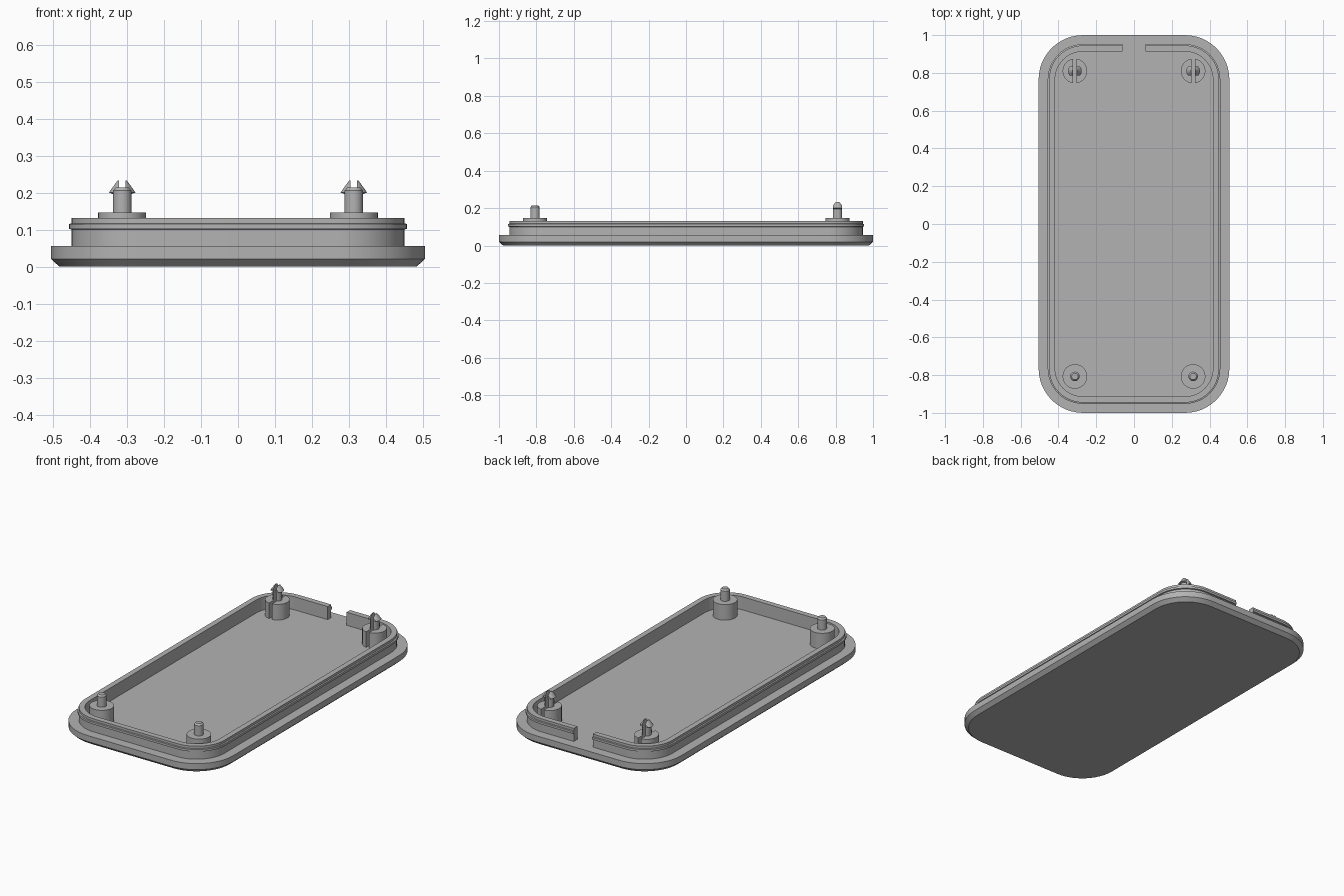
import bpy, bmesh, math
from mathutils import Vector

cube = bpy.data.objects.get("Cube")
if cube:
    bpy.data.objects.remove(cube, do_unlink=True)

HX, HY, R = 0.505, 1.0, 0.235    # plate half sizes and corner radius
FLOOR, BOSS_TOP = 0.055, 0.146
GAP, SLOT = 0.061, 0.009         # half widths of the wall gap and pin slot

grey = bpy.data.materials.new("plain grey")
grey.use_nodes = True
grey.diffuse_color = (0.45, 0.45, 0.45, 1)
grey.node_tree.nodes["Principled BSDF"].inputs["Base Color"].default_value = grey.diffuse_color


def finish(name, bm):
    bmesh.ops.recalc_face_normals(bm, faces=bm.faces)
    mesh = bpy.data.meshes.new(name)
    bm.to_mesh(mesh)
    bm.free()
    mesh.materials.append(grey)
    obj = bpy.data.objects.new(name, mesh)
    bpy.context.collection.objects.link(obj)
    bpy.ops.object.select_all(action='DESELECT')
    obj.select_set(True)
    bpy.context.view_layer.objects.active = obj
    bpy.ops.object.shade_smooth_by_angle(angle=math.radians(30))
    return obj


def outline(inset, steps=12):
    """Rounded rectangle, clockwise from the middle of the back edge."""
    r = R - inset
    pts = []
    for k, (sx, sy) in enumerate([(1, 1), (1, -1), (-1, -1), (-1, 1)]):
        for i in range(steps + 1):
            a = math.pi / 2 * (1 - k - i / steps)
            pts.append((sx * (HX - R) + r * math.cos(a), sy * (HY - R) + r * math.sin(a)))
    return pts


def bridge(bm, a, b, closed):
    for i in range(len(a) if closed else len(a) - 1):
        j = (i + 1) % len(a)
        bm.faces.new((a[i], a[j], b[j], b[i]))


def revolve(bm, profile, x, y, segments=32):
    """Solid of revolution from (radius, z) pairs, capped at both ends."""
    rings = [[bm.verts.new((x + r * math.cos(t), y + r * math.sin(t), z))
              for t in (2 * math.pi * i / segments for i in range(segments))]
             for r, z in profile]
    for a, b in zip(rings, rings[1:]):
        bridge(bm, a, b, True)
    bm.faces.new(rings[0])
    bm.faces.new(rings[-1])


def cut(bm, point, normal):
    """Remove everything on the normal side and cap the opening."""
    res = bmesh.ops.bisect_plane(bm, geom=bm.verts[:] + bm.edges[:] + bm.faces[:],
                                 plane_co=Vector(point), plane_no=Vector(normal), clear_outer=True)
    edges = [e for e in res["geom_cut"] if isinstance(e, bmesh.types.BMEdge)]
    bmesh.ops.triangle_fill(bm, edges=edges, use_beauty=True)


# Base plate with a chamfered lower edge
bm = bmesh.new()
rings = [[bm.verts.new((x, y, z)) for x, y in outline(d)]
         for d, z in [(0.022, 0), (0, 0.02), (0, FLOOR)]]
for a, b in zip(rings, rings[1:]):
    bridge(bm, a, b, True)
bm.faces.new(rings[0])
bm.faces.new(rings[-1])
finish("base_plate", bm)

# Raised wall with a snap ridge, open at the back
section = [(0.087, FLOOR - 0.005), (0.055, FLOOR - 0.005), (0.055, 0.1), (0.048, 0.102),
           (0.048, 0.115), (0.055, 0.117), (0.055, 0.131), (0.087, 0.131)]
bm = bmesh.new()
rails = []
for d, z in section:
    path = [(GAP, HY - d)] + outline(d) + [(-GAP, HY - d)]
    rails.append([bm.verts.new((x, y, z)) for x, y in path])
for a, b in zip(rails, rails[1:] + rails[:1]):
    bridge(bm, a, b, False)
for end in (0, -1):
    bm.faces.new([rail[end] for rail in rails])
finish("snap_wall", bm)

for side, sx in (("left", 1), ("right", -1)):
    x = sx * 0.313

    # Front bosses with plain locating pins
    bm = bmesh.new()
    revolve(bm, [(0.065, FLOOR - 0.005), (0.065, BOSS_TOP), (0.025, BOSS_TOP),
                 (0.025, 0.205), (0.017, 0.214)], x, -0.807)
    finish("front_pin_" + side, bm)

    # Back bosses with split, barbed clips
    for half, h in (("outer", sx), ("inner", -sx)):
        y = 0.81
        plane = (x + h * SLOT, y, 0)
        bm = bmesh.new()
        revolve(bm, [(0.065, FLOOR - 0.005), (0.065, BOSS_TOP), (0.025, BOSS_TOP),
                     (0.025, 0.2)], x, y)
        cut(bm, plane, (-h, 0, 0))
        finish("back_boss_%s_%s" % (side, half), bm)

        bm = bmesh.new()
        revolve(bm, [(0.025, 0.196), (0.036, 0.2), (0.013, 0.232)], x, y)
        cut(bm, plane, (-h, 0, 0))
        for s in (1, -1):
            cut(bm, (x, y + s * 0.0245, 0), (0, s, 0))
        finish("back_barb_%s_%s" % (side, half), bm)
